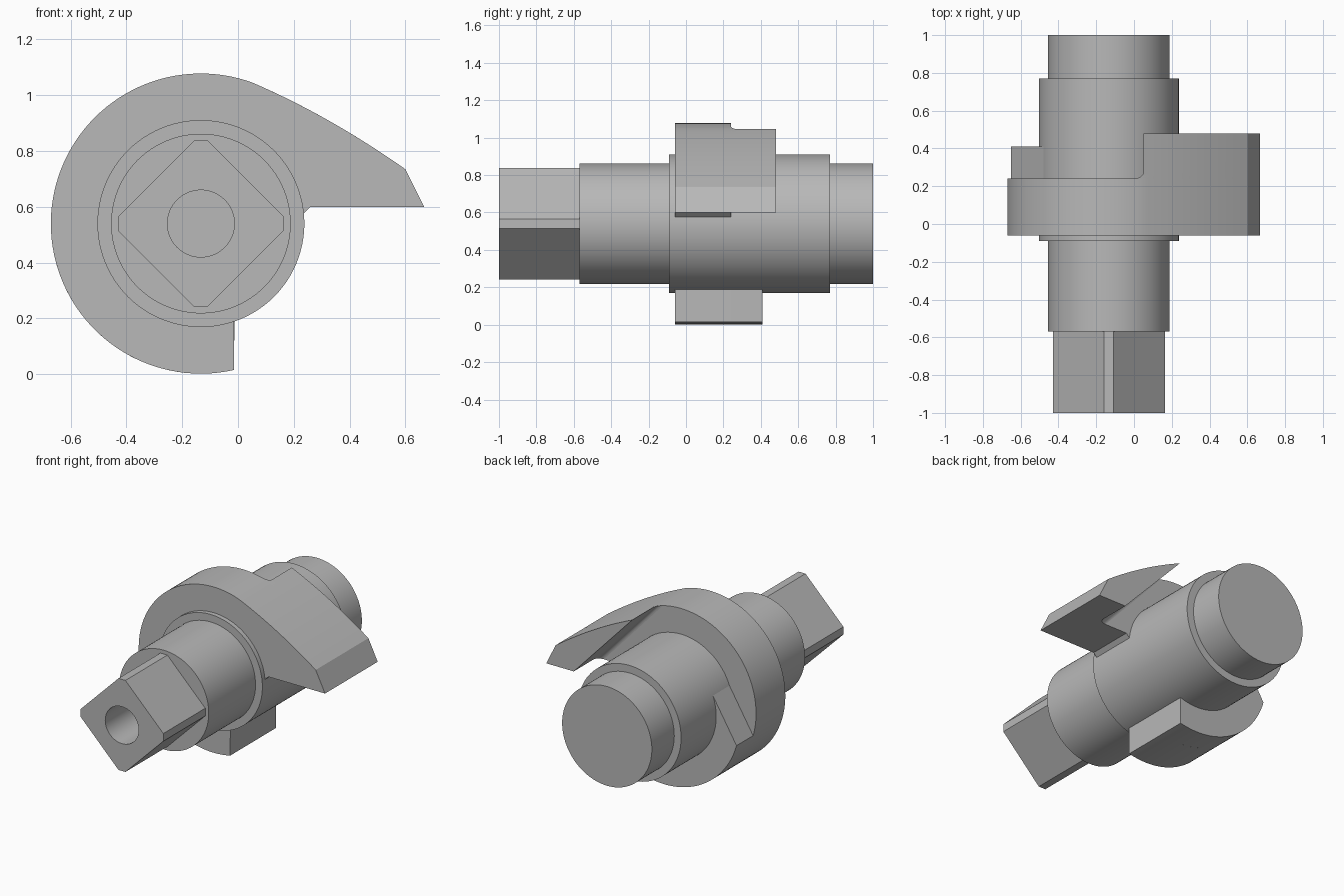
import bpy, bmesh, math

if "Cube" in bpy.data.objects:
    bpy.data.objects.remove(bpy.data.objects["Cube"])

CX, CZ = -0.133, 0.54        # shaft axis
CAM_R = 0.538                # cam outer radius

steel = bpy.data.materials.new("grey_steel")
steel.use_nodes = True
grey = (0.48, 0.48, 0.48, 1)
steel.diffuse_color = grey
steel.node_tree.nodes["Principled BSDF"].inputs["Base Color"].default_value = grey


def loft(name, sections):
    """Closed solid through (y, [(x, z), ...]) outlines of equal length."""
    bm = bmesh.new()
    rings = [[bm.verts.new((x, y, z)) for x, z in pts] for y, pts in sections]
    for a, b in zip(rings, rings[1:]):
        for i in range(len(a)):
            j = (i + 1) % len(a)
            bm.faces.new((a[i], a[j], b[j], b[i]))
    bm.faces.new(rings[0])
    bm.faces.new(rings[-1])
    bmesh.ops.recalc_face_normals(bm, faces=bm.faces)
    mesh = bpy.data.meshes.new(name)
    bm.to_mesh(mesh)
    bm.free()
    mesh.materials.append(steel)
    obj = bpy.data.objects.new(name, mesh)
    bpy.context.collection.objects.link(obj)
    return obj


def arc(radius, start, end, n):
    """Points about the shaft axis, angles in degrees."""
    angles = [math.radians(start + (end - start) * i / n) for i in range(n + 1)]
    return [(CX + radius * math.cos(a), CZ + radius * math.sin(a)) for a in angles]


def prism(name, pts, y0, y1):
    return loft(name, [(y0, pts), (y1, pts)])


def smooth(obj):
    bpy.ops.object.select_all(action='DESELECT')
    obj.select_set(True)
    bpy.context.view_layer.objects.active = obj
    bpy.ops.object.shade_smooth_by_angle(angle=math.radians(20))


def circle(r, n=96):
    return arc(r, 0, 360, n)[:-1]


def cam_top(x):
    """Height of the cam's upper outline: round, then sweeping into the beak."""
    if x < 0.05:
        return CZ + math.sqrt(CAM_R ** 2 - (x - CX) ** 2)
    t = (x - 0.05) / 0.55
    return 1.046 * (1 - t) ** 2 + 2 * 0.928 * t * (1 - t) + 0.735 * t * t


def beak_edge(x0, n=20):
    xs = [x0 + (0.6 - x0) * i / n for i in range(n + 1)]
    return [(x, cam_top(x)) for x in xs] + [(0.667, 0.6)]


# Stepped round shaft
parts = [
    prism("front_journal", circle(0.322), -0.57, -0.09),
    prism("collar", circle(0.371), -0.09, 0.77),
    prism("rear_journal", circle(0.322), 0.77, 1.0),
]

# Square drive end with flattened corners and a blind bore
f, c = 0.025, 0.297
corners = [(f, c), (c, f), (c, -f), (f, -c), (-f, -c), (-c, -f), (-c, f), (-f, c)]
drive = prism("square_drive", [(CX + x, CZ + z) for x, z in corners], -1.0, -0.57)
cutter = prism("bore_cutter", circle(0.12, 64), -1.1, -0.6)
cutter.hide_render = True
bore = drive.modifiers.new("bore", 'BOOLEAN')
bore.object = cutter
bore.operation = 'DIFFERENCE'
bore.solver = 'EXACT'
bpy.context.view_layer.objects.active = drive
bpy.ops.object.modifier_apply(modifier="bore")
bpy.data.objects.remove(cutter)
parts.append(drive)

# Cam plate with pointed beak
plate = arc(CAM_R, -77.2, -290, 72)[:-1] + beak_edge(0.05)
plate += [(0.26, 0.6), (0.235, 0.575), (-0.013, CZ)]
parts.append(prism("cam_plate", plate, -0.06, 0.24))

# Beak's rear extension, with a fillet where it leaves the plate
R = 0.035
sections = []
for i in range(7):
    a = math.radians(15 * i)
    off = R * (1 - math.sin(a))
    sections.append((0.24 + R * (1 - math.cos(a)),
                     beak_edge(0.05 - 1.5 * off) + [(0.47 - 1.4 * off, 0.6)]))
sections.append((0.48, sections[-1][1]))
parts.append(loft("beak_extension", sections))

# Lower rear lobe, wedge ended
lobe = arc(CAM_R, -163.9, -77.2, 32) + [(-0.013, 0.25), (-0.45, 0.72)]
parts.append(prism("lower_lobe", lobe, 0.24, 0.41))

for part in parts:
    smooth(part)
